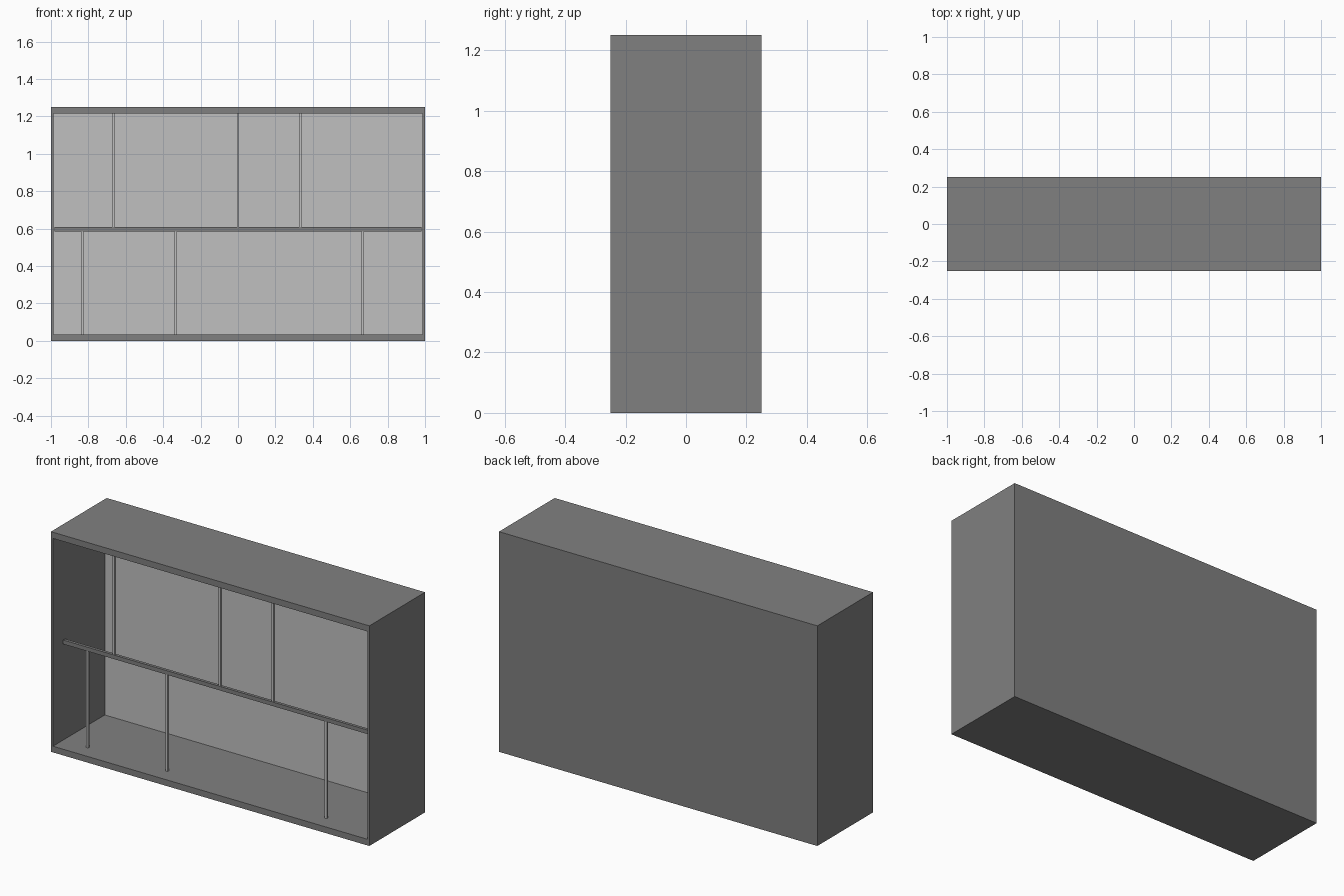
import bpy
import bmesh
from mathutils import Vector

default = bpy.data.objects.get("Cube")
if default:
    bpy.data.objects.remove(default, do_unlink=True)


def make_material(name, value):
    mat = bpy.data.materials.new(name)
    mat.use_nodes = True
    colour = (value, value, value, 1)
    mat.diffuse_color = colour
    mat.node_tree.nodes["Principled BSDF"].inputs["Base Color"].default_value = colour
    return mat


dark_grey = make_material("dark_grey", 0.216)
light_grey = make_material("light_grey", 0.527)


def add_box(bm, low, high):
    """Add a box between two opposite corners."""
    low, high = Vector(low), Vector(high)
    verts = bmesh.ops.create_cube(bm, size=1)["verts"]
    bmesh.ops.scale(bm, vec=high - low, verts=verts)
    bmesh.ops.translate(bm, vec=(low + high) / 2, verts=verts)


def finish(bm, name, *materials):
    mesh = bpy.data.meshes.new(name)
    bm.to_mesh(mesh)
    bm.free()
    for mat in materials:
        mesh.materials.append(mat)
    obj = bpy.data.objects.new(name, mesh)
    bpy.context.collection.objects.link(obj)
    return obj


def box(name, low, high, mat):
    bm = bmesh.new()
    add_box(bm, low, high)
    return finish(bm, name, mat)


# Overall sizes
HALF_W, HALF_D, HEIGHT = 1.0, 0.25, 1.25
SIDE, SLAB = 0.018, 0.035
BAR_LOW, BAR_TOP = 0.585, 0.608
BAR_FRONT, BAR_BACK = -0.167, -0.15
POST = 0.0133

# Case: a box hollowed from the front, with a pale inner back
bm = bmesh.new()
add_box(bm, (-HALF_W, -HALF_D, 0), (HALF_W, HALF_D, HEIGHT))
bm.normal_update()
front = min(bm.faces, key=lambda f: f.calc_center_median().y)
bmesh.ops.inset_individual(bm, faces=[front], thickness=SIDE)
for v in front.verts:
    v.co.z = SLAB if v.co.z < HEIGHT / 2 else HEIGHT - SLAB
back = bmesh.ops.extrude_discrete_faces(bm, faces=[front])["faces"][0]
for v in back.verts:
    v.co.y = HALF_D - SLAB
back.material_index = 1
bmesh.ops.recalc_face_normals(bm, faces=bm.faces)
finish(bm, "case", dark_grey, light_grey)

# Horizontal rail across the opening
box("middle_rail", (SIDE - HALF_W, BAR_FRONT, BAR_LOW),
    (HALF_W - SIDE, BAR_BACK, BAR_TOP), dark_grey)

# Slim uprights above and below the rail
rows = {
    "upper_post": ((-2 / 3, 0, 1 / 3), BAR_TOP, HEIGHT - SLAB),
    "lower_post": ((-5 / 6, -1 / 3, 2 / 3), SLAB, BAR_LOW),
}
post_y = (BAR_FRONT + BAR_BACK) / 2
for name, (positions, bottom, top) in rows.items():
    for i, x in enumerate(positions, 1):
        box(f"{name}_{i}", (x - POST / 2, post_y - POST / 2, bottom),
            (x + POST / 2, post_y + POST / 2, top), light_grey)
